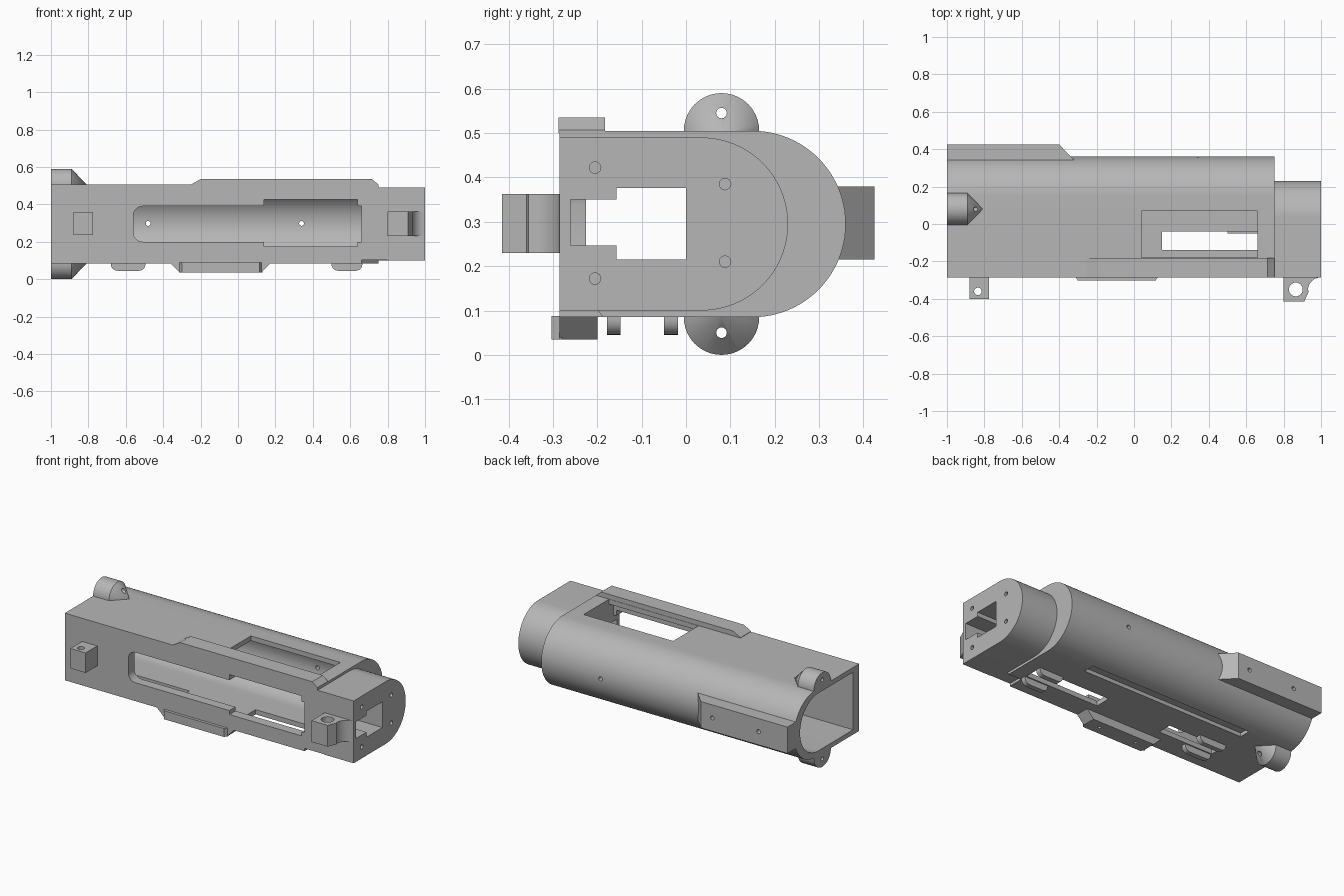
import bpy, bmesh, math

cube = bpy.data.objects.get("Cube")
if cube:
    bpy.data.objects.remove(cube, do_unlink=True)

grey = bpy.data.materials.new("matte_grey")
grey.use_nodes = True
COLOR = (0.47, 0.47, 0.47, 1)
grey.diffuse_color = COLOR
grey.node_tree.nodes["Principled BSDF"].inputs["Base Color"].default_value = COLOR


def prism(name, pts, axis, a, b):
    """Extrude a 2D outline along an axis from a to b."""
    place = {"x": lambda u, v, w: (w, u, v),
             "y": lambda u, v, w: (u, w, v),
             "z": lambda u, v, w: (u, v, w)}[axis]
    bm = bmesh.new()
    lo = [bm.verts.new(place(u, v, a)) for u, v in pts]
    hi = [bm.verts.new(place(u, v, b)) for u, v in pts]
    bm.faces.new(lo)
    bm.faces.new(hi)
    n = len(pts)
    for i in range(n):
        j = (i + 1) % n
        bm.faces.new((lo[i], lo[j], hi[j], hi[i]))
    bmesh.ops.recalc_face_normals(bm, faces=bm.faces)
    mesh = bpy.data.meshes.new(name)
    bm.to_mesh(mesh)
    bm.free()
    mesh.materials.append(grey)
    ob = bpy.data.objects.new(name, mesh)
    bpy.context.collection.objects.link(ob)
    return ob


def rect(u0, u1, v0, v1):
    return [(u0, v0), (u1, v0), (u1, v1), (u0, v1)]


def arc(u, v, r, start, end, n=12):
    steps = [math.radians(start + (end - start) * i / n) for i in range(n + 1)]
    return [(u + r * math.cos(t), v + r * math.sin(t)) for t in steps]


def circle(u, v, r, n=24):
    return arc(u, v, r, 0, 360, n)[:-1]


def d_shape(front, centre, r, z=0.295):
    return [(front, z - r)] + arc(centre, z, r, -90, 90, 48) + [(front, z + r)]


def combine(ob, others, operation="DIFFERENCE"):
    """Apply booleans to the part, then delete the helpers."""
    for other in others:
        other.hide_render = True
        mod = ob.modifiers.new("cut", "BOOLEAN")
        mod.operation = operation
        mod.solver = "EXACT"
        mod.object = other
        bpy.context.view_layer.update()
        deps = bpy.context.evaluated_depsgraph_get()
        mesh = bpy.data.meshes.new_from_object(ob.evaluated_get(deps))
        ob.modifiers.clear()
        ob.data = mesh
        bpy.data.objects.remove(other, do_unlink=True)


def ear(name, z):
    """Round boss with a pointed nose, axis along x."""
    ob = prism(name, circle(0.08, z, 0.085, 40), "x", -1, -0.89)
    bm = bmesh.new()
    bm.from_mesh(ob.data)
    cap = max(bm.faces, key=lambda f: f.calc_center_median().x)
    bmesh.ops.poke(bm, faces=[cap])
    tip = max(bm.verts, key=lambda v: (v.co.x, -abs(v.co.z - z) - abs(v.co.y - 0.08)))
    tip.co = (-0.808, 0.08, z)
    bm.to_mesh(ob.data)
    bm.free()
    return ob


# Main housing with reduced end block, ears and rear rail
body = prism("housing", d_shape(-0.285, 0.15, 0.21), "x", -1, 0.75)
rail_outline = [(-1, 0.31), (-0.29, 0.31), (-0.4, 0.425), (-1, 0.425)]
combine(body, [
    prism("end_block", d_shape(-0.285, 0.035, 0.195), "x", 0.7, 1),
    ear("top_ear", 0.505),
    ear("bottom_ear", 0.085),
    prism("rear_rail", rail_outline, "z", 0.215, 0.38),
], "UNION")

# Hollow interior and openings
slot = ([(0.66, 0.2), (0.66, 0.39)] + arc(-0.51, 0.34, 0.05, 90, 180, 6)
        + arc(-0.51, 0.25, 0.05, 180, 270, 6))
cuts = [
    prism("bore", d_shape(-0.225, 0.12, 0.18), "x", -1.1, 0.66),
    prism("front_slot", slot, "y", -0.4, -0.2),
    prism("slot_relief", rect(0.14, 0.64, 0.175, 0.425), "y", -0.4, -0.2),
    prism("top_window", rect(0.04, 0.66, -0.18, 0.07), "z", 0.4, 0.6),
    prism("bottom_slot", rect(0.15, 0.66, -0.14, -0.04), "z", 0, 0.2),
    prism("bottom_slot_rear", rect(-0.68, -0.3, -0.14, -0.05), "z", 0, 0.2),
    prism("bottom_groove", rect(-0.68, 0.45, 0.11, 0.18), "z", 0.05, 0.108),
    prism("end_window", rect(-0.157, 0, 0.215, 0.376), "x", 0.6, 1.1),
    prism("end_window_neck", rect(-0.26, -0.1, 0.246, 0.35), "x", 0.6, 1.1),
    prism("front_notch", [(-0.4, 0.05), (-0.16, 0.05), (-0.2, 0.102), (-0.4, 0.102)],
          "x", 0.66, 0.8),
]
# Screw holes in the end face, back wall and ears
for y, z in ((-0.205, 0.422), (-0.205, 0.172), (0.088, 0.385), (0.088, 0.21)):
    cuts.append(prism("end_hole", circle(y, z, 0.013, 16), "x", 0.9, 1.1))
for x in (-0.8, -0.48, 0.34):
    cuts.append(prism("back_hole", circle(x, 0.298, 0.013, 16), "y", 0.2, 0.5))
for z in (0.545, 0.05):
    cuts.append(prism("ear_hole", circle(0.08, z, 0.012, 16), "x", -1.1, -0.7))
combine(body, cuts)
parts = [body]

# Raised strip along the top front edge
strip = [(-0.25, 0.5), (-0.25, 0.507), (-0.2, 0.535), (0.715, 0.535), (0.75, 0.507), (0.75, 0.5)]
parts.append(prism("top_strip", strip, "y", -0.287, -0.182))

# Lower flange with sloped ends and a plate proud of the front
flange = [(-0.365, 0.088), (-0.31, 0.035), (0.125, 0.035), (0.175, 0.088)]
lower = prism("lower_flange", flange, "y", -0.285, -0.2)
plate = [(-0.315, -0.28), (-0.3, -0.303), (0.115, -0.303), (0.13, -0.28)]
combine(lower, [prism("flange_plate", plate, "z", 0.035, 0.088)], "UNION")
combine(lower, [prism("flange_hole", circle(x, -0.25, 0.01, 12), "z", 0, 0.07)
                for x in (-0.22, 0.04)])
parts.append(lower)

# Paired guide lugs beside the bottom slots
for x0, x1 in ((-0.68, -0.495), (0.5, 0.665)):
    for y0, y1 in ((-0.178, -0.148), (-0.05, -0.018)):
        outline = ([(x1, 0.095), (x0, 0.095)] + arc(x0 + 0.035, 0.08, 0.035, 180, 270, 6)
                   + arc(x1 - 0.035, 0.08, 0.035, 270, 360, 6))
        parts.append(prism("guide_lug", outline, "y", y0, y1))

# Small front mounting block
block = prism("front_block", rect(-0.88, -0.775, -0.4, -0.28), "z", 0.235, 0.36)
combine(block, [prism("block_hole", circle(-0.835, -0.36, 0.02), "z", 0, 0.6)])
parts.append(block)

# Hinge lug with a concave flank
hinge_outline = ([(0.8, -0.28), (0.8, -0.415), (0.91, -0.415), (0.935, -0.36)]
                 + arc(1.0, -0.355, 0.07, 180, 90, 10) + [(1.0, -0.28)])
hinge = prism("hinge_lug", hinge_outline, "z", 0.23, 0.363)
combine(hinge, [prism("hinge_hole", circle(0.865, -0.35, 0.037), "z", 0, 0.6)])
parts.append(hinge)

# Smooth curved walls while keeping edges sharp
bpy.ops.object.select_all(action="DESELECT")
for ob in parts:
    ob.select_set(True)
bpy.context.view_layer.objects.active = body
bpy.ops.object.shade_smooth_by_angle(angle=math.radians(25))
